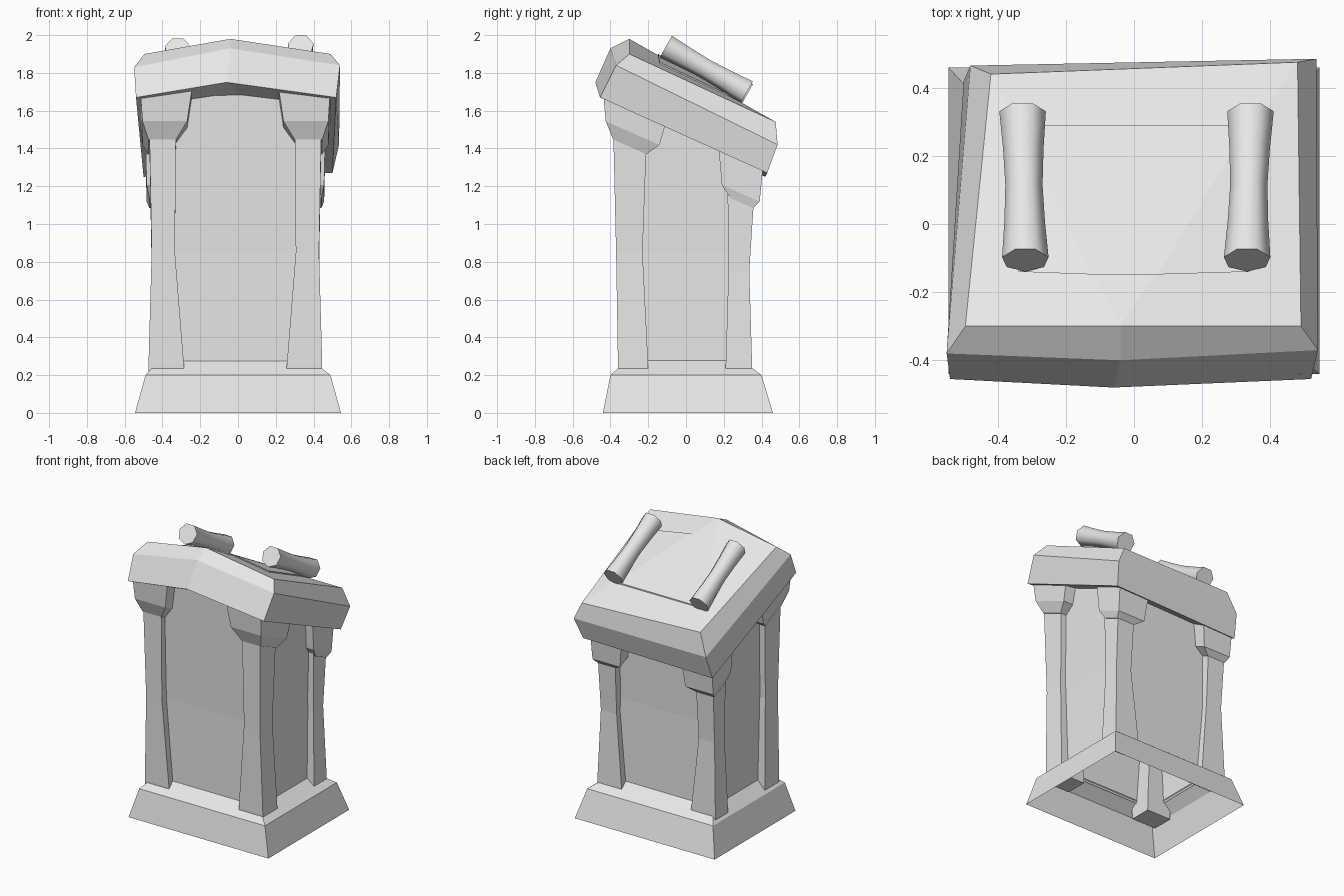
import bpy, bmesh, math
from mathutils import Vector

cube = bpy.data.objects.get("Cube")
if cube:
    bpy.data.objects.remove(cube, do_unlink=True)

stone = bpy.data.materials.new("stone_grey")
stone.use_nodes = True
stone.diffuse_color = (0.8, 0.8, 0.8, 1)
stone.node_tree.nodes["Principled BSDF"].inputs["Base Color"].default_value = (0.8, 0.8, 0.8, 1)

CX = -0.014  # the body sits slightly off centre


def loft(name, rings, caps=True, peaked=False, smooth=None):
    """Join rings of points, listed bottom to top and anticlockwise.
    A peaked cap is split into three facets fanning from its second point."""
    bm = bmesh.new()
    loops = [[bm.verts.new(p) for p in ring] for ring in rings]
    n = len(rings[0])
    for a, b in zip(loops, loops[1:]):
        for i in range(n):
            j = (i + 1) % n
            bm.faces.new((a[i], a[j], b[j], b[i]))
    if caps:
        parts = [(0, 1, 4), (1, 3, 4), (1, 2, 3)] if peaked else [tuple(range(n))]
        for part in parts:
            bm.faces.new([loops[0][i] for i in reversed(part)])
            bm.faces.new([loops[-1][i] for i in part])
    mesh = bpy.data.meshes.new(name)
    bm.to_mesh(mesh)
    bm.free()
    mesh.materials.append(stone)
    obj = bpy.data.objects.new(name, mesh)
    bpy.context.collection.objects.link(obj)
    if smooth:
        bpy.ops.object.select_all(action='DESELECT')
        obj.select_set(True)
        bpy.context.view_layer.objects.active = obj
        bpy.ops.object.shade_smooth_by_angle(angle=math.radians(smooth))


def rect(xa, xb, ya, yb, z):
    """Rectangle ring; z is a number or a function of y."""
    x0, x1 = sorted((xa, xb))
    y0, y1 = sorted((ya, yb))
    height = z if callable(z) else (lambda y: z)
    return [(x, y, height(y)) for x, y in ((x0, y0), (x1, y0), (x1, y1), (x0, y1))]


def under(drop):
    """Sloping plane at a given drop below the desk's underside."""
    return lambda y: 1.66 - 0.443 * (y + 0.46) - drop


# Flared base skirt, open underneath
loft("base", [rect(-0.545, 0.545, -0.44, 0.46, 0.0),
              rect(-0.49, 0.49, -0.40, 0.40, 0.20),
              rect(CX - 0.40, CX + 0.40, -0.31, 0.295, 0.28)], caps=False)

# Recessed panels between the posts, leaning outward at the top
loft("body_panels", [rect(CX - 0.405, CX + 0.405, -0.315, 0.30, 0.26),
                     rect(CX - 0.40, CX + 0.40, -0.32, 0.295, 0.85),
                     rect(CX - 0.42, CX + 0.42, -0.355, 0.31, under(-0.09))], caps=False)

# Corner posts: half-width outer/inner, then y outer/inner at four heights
posts = {
    "front": [(0.46, 0.27, -0.355, -0.20, 0.16), (0.46, 0.272, -0.36, -0.20, 0.25),
              (0.443, 0.32, -0.37, -0.23, 0.85), (0.455, 0.315, -0.385, -0.21, under(0.14))],
    "back": [(0.46, 0.27, 0.35, 0.205, 0.19), (0.46, 0.272, 0.35, 0.21, 0.25),
             (0.443, 0.32, 0.335, 0.225, 0.75), (0.45, 0.315, 0.36, 0.22, under(0.16))],
}
# Chamfered brackets carrying the desk
brackets = {
    "front": [(0.460, 0.315, -0.385, -0.21, under(0.18)), (0.492, 0.255, -0.425, -0.14, under(0.10)),
              (0.503, 0.230, -0.44, -0.10, under(-0.06))],
    "back": [(0.455, 0.315, 0.355, 0.235, under(0.215)), (0.470, 0.255, 0.39, 0.19, under(0.165)),
             (0.475, 0.230, 0.41, 0.17, under(-0.05))],
}
for side, s in (("left", 1), ("right", -1)):
    for part, table in (("post", posts), ("bracket", brackets)):
        for end, levels in table.items():
            loft(f"{end}_{side}_{part}",
                 [rect(CX + s * a, CX + s * b, ya, yb, z) for a, b, ya, yb, z in levels])

# Sloping desk with a peaked front and bevelled rim
loft("desk", [
    [(-0.54, -0.455, 1.67), (-0.06, -0.48, 1.75), (0.52, -0.455, 1.67),
     (0.50, 0.43, 1.27), (-0.50, 0.42, 1.25)],
    [(-0.55, -0.38, 1.83), (-0.04, -0.40, 1.93), (0.54, -0.37, 1.84),
     (0.535, 0.485, 1.42), (-0.48, 0.465, 1.41)],
    [(-0.495, -0.30, 1.90), (-0.04, -0.30, 1.98), (0.49, -0.30, 1.90),
     (0.48, 0.475, 1.54), (-0.42, 0.44, 1.56)]], peaked=True)


def desk_z(x, y):
    """Height of the three-faceted desk top."""
    t = y + 0.30
    return min(1.98 - 0.566 * t,
               1.90 + 0.176 * (x + 0.495) - 0.477 * t,
               1.90 - 0.151 * (x - 0.49) - 0.4665 * t)


# Unrolled sheet, folded along the desk's facets (front x, back x, front y)
LIFT = 0.008
columns = []
for xf, xb, yf in ((-0.34, -0.341, -0.14), (-0.124, -0.335, -0.148),
                   (0.07, 0.335, -0.148), (0.34, 0.341, -0.14)):
    f, b = desk_z(xf, yf), desk_z(xb, 0.29)
    columns.append([(xf, yf, f), (xb, 0.29, b), (xb, 0.29, b + LIFT), (xf, yf, f + LIFT)])
loft("sheet", columns)

# Waisted rods at both ends of the sheet
for side, x, lean, dz in (("left", 0.337, 0.005, 0.0), ("right", -0.323, -0.004, -0.015)):
    back = Vector((x + lean, 0.323, 1.70 + dz))
    front = Vector((x - lean, -0.105, 1.942 + dz))
    axis = (front - back).normalized()
    u = Vector((1, 0, 0))
    v = axis.cross(u).normalized()
    rings = []
    for t, r in ((0, 0.07), (0.25, 0.061), (0.5, 0.056), (0.75, 0.061), (1, 0.07)):
        c = back.lerp(front, t)
        rings.append([c + r * (math.cos(a) * u + math.sin(a) * v)
                      for a in (math.tau * (i + 0.25) / 7 for i in range(7))])
    loft(f"{side}_rod", rings, smooth=60)
